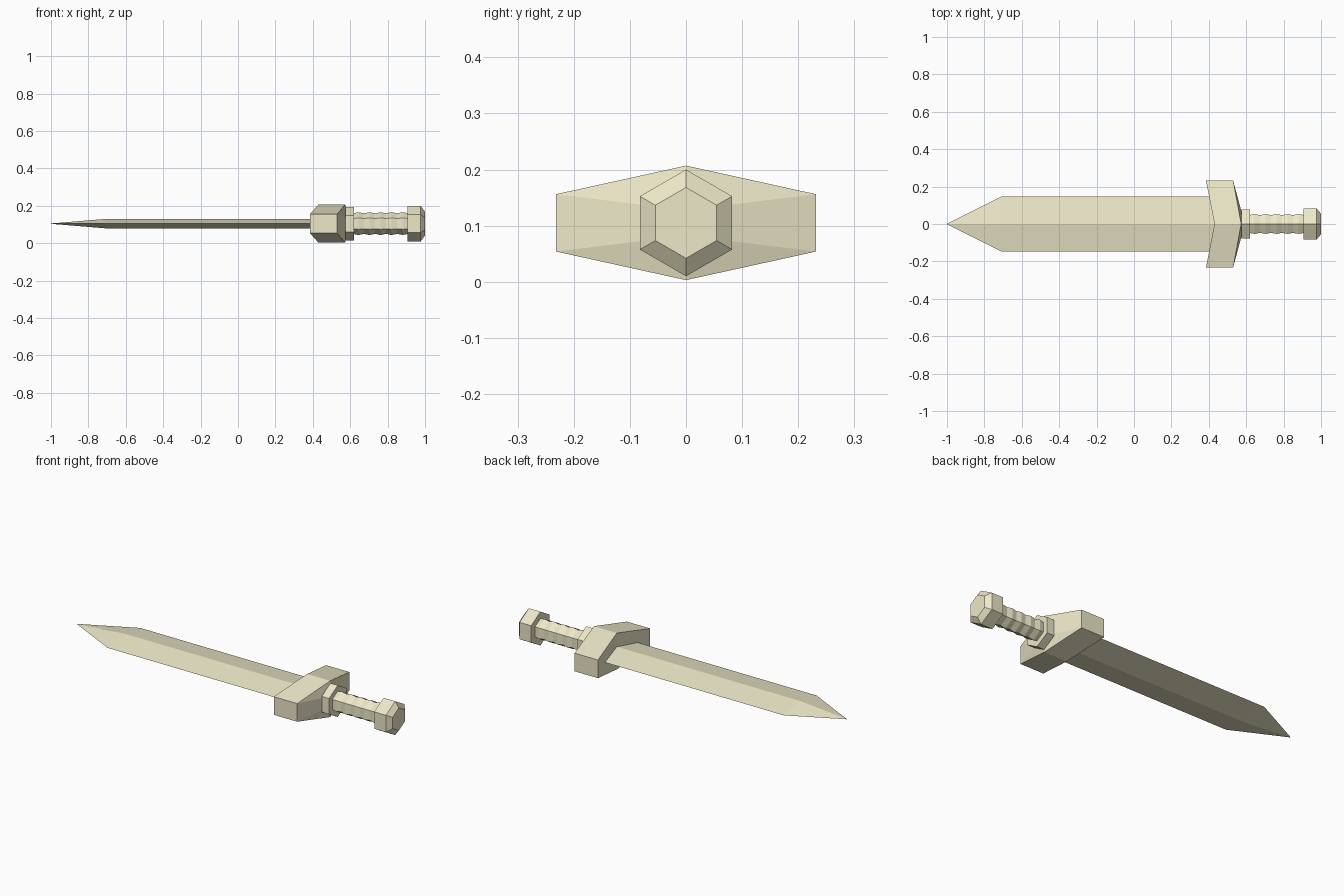
import bpy, bmesh, math

if "Cube" in bpy.data.objects:
    bpy.data.objects.remove(bpy.data.objects["Cube"])

ZC = 0.105  # height of the sword's long axis

mat = bpy.data.materials.new("pale_wood")
mat.diffuse_color = (0.85, 0.81, 0.58, 1)
mat.use_nodes = True
mat.node_tree.nodes["Principled BSDF"].inputs["Base Color"].default_value = mat.diffuse_color


def loft(name, rings):
    """Skin a list of equal-sized point rings and cap both ends."""
    bm = bmesh.new()
    rows = [[bm.verts.new(p) for p in ring] for ring in rings]
    n = len(rows[0])
    for a, b in zip(rows, rows[1:]):
        for i in range(n):
            j = (i + 1) % n
            bm.faces.new((a[i], a[j], b[j], b[i]))
    # caps are split down the middle so they may fold at the centre line
    h = n // 2
    for row in (rows[0], rows[-1]):
        bm.faces.new(row[:h + 1])
        bm.faces.new(row[h:] + row[:1])
    bmesh.ops.remove_doubles(bm, verts=bm.verts, dist=1e-5)
    bmesh.ops.recalc_face_normals(bm, faces=bm.faces)
    mesh = bpy.data.meshes.new(name)
    bm.to_mesh(mesh)
    bm.free()
    mesh.materials.append(mat)
    obj = bpy.data.objects.new(name, mesh)
    bpy.context.collection.objects.link(obj)
    return obj


def hexagon(x, r):
    return [(x, r * math.sin(i * math.pi / 3), ZC + r * math.cos(i * math.pi / 3))
            for i in range(6)]


def diamond(x, w, t):
    return [(x, 0, ZC + t), (x, w, ZC), (x, 0, ZC - t), (x, -w, ZC)]


def guard_ring(x_mid, x_end):
    w, h, e = 0.232, 0.102, 0.051
    return [(x_mid, 0, ZC + h), (x_end, w, ZC + e), (x_end, w, ZC - e),
            (x_mid, 0, ZC - h), (x_end, -w, ZC - e), (x_end, -w, ZC + e)]


# Blade: flat diamond section with a pointed tip; the tip is a tiny diamond
loft("blade", [diamond(-1, 0.001, 0.001), diamond(-0.71, 0.146, 0.025),
               diamond(0.46, 0.146, 0.025)])

# Crossguard: swept forward at the ends, raised hub at the back
loft("crossguard", [guard_ring(0.43, 0.385), guard_ring(0.573, 0.53),
                    hexagon(0.579, 0.058)])

# Collar between guard and grip
loft("collar", [hexagon(0.575, 0.089), hexagon(0.62, 0.089)])

# Grip: hexagonal rod with shallow swells
x0, x1, swells = 0.615, 0.91, 5
step = (x1 - x0) / swells
rings = []
for k in range(swells):
    rings.append(hexagon(x0 + k * step, 0.055))
    rings.append(hexagon(x0 + (k + 0.5) * step, 0.061))
rings.append(hexagon(x1, 0.055))
loft("grip", rings)

# Pommel with a chamfered end
loft("pommel", [hexagon(0.905, 0.095), hexagon(0.977, 0.095), hexagon(1.0, 0.063)])
